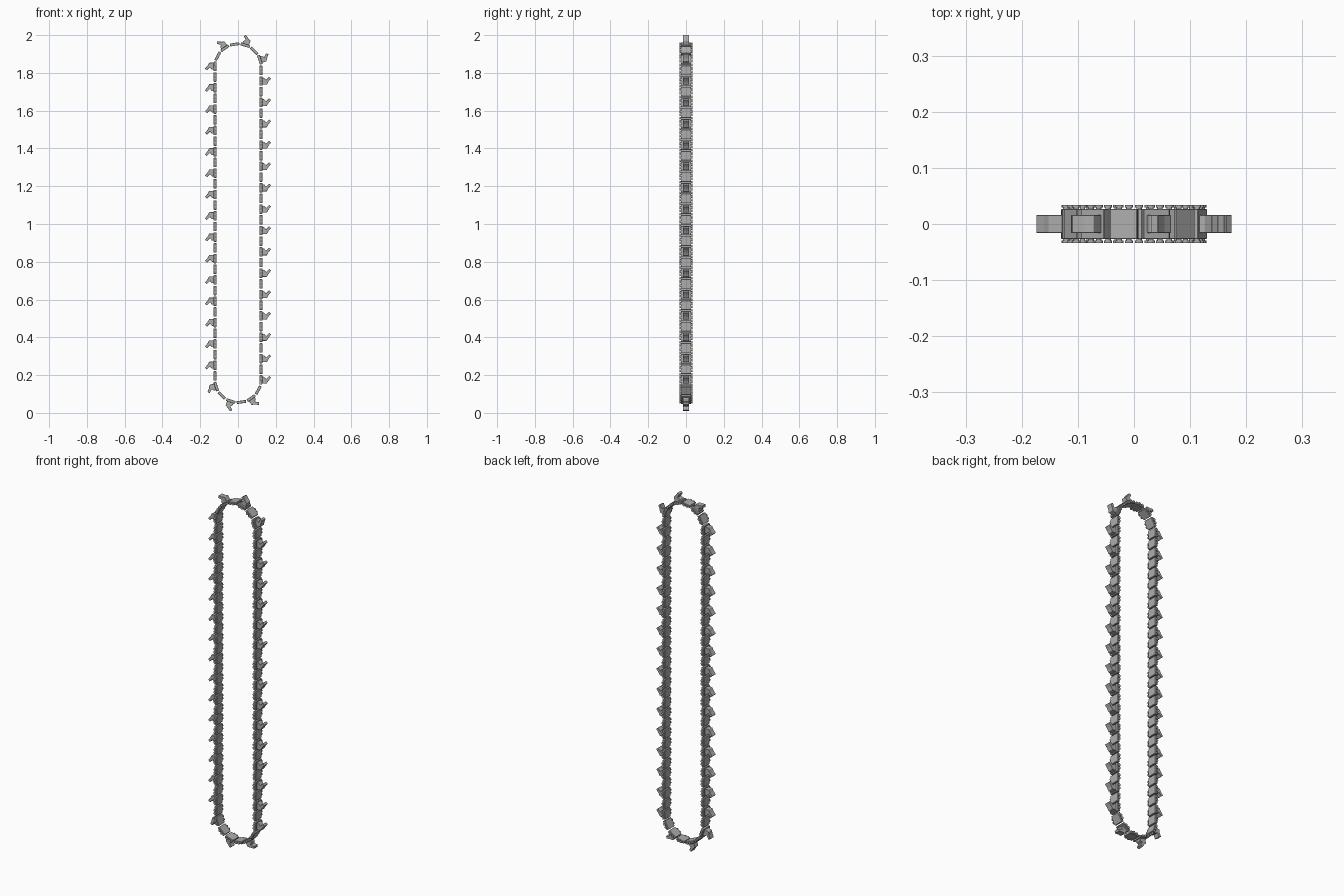
import bpy, bmesh, math
from mathutils import Matrix, Vector

if "Cube" in bpy.data.objects:
    bpy.data.objects.remove(bpy.data.objects["Cube"])

# Loop track: two straights joined by half circles
R, Z_LOW, Z_TOP = 0.1215, 0.178, 1.831
STRAIGHT = Z_TOP - Z_LOW
ARC = math.pi * R
LENGTH = 2 * (STRAIGHT + ARC)
LINKS = 72

steel = bpy.data.materials.new("steel_grey")
steel.diffuse_color = (0.42, 0.42, 0.42, 1)
steel.use_nodes = True
steel.node_tree.nodes["Principled BSDF"].inputs["Base Color"].default_value = steel.diffuse_color


def frame(s):
    """Placement at distance s, counterclockwise from the low right corner."""
    s %= LENGTH
    if s < STRAIGHT:
        p, a = Vector((R, 0, Z_LOW + s)), 0
    elif s < STRAIGHT + ARC:
        a = (s - STRAIGHT) / R
        p = Vector((R * math.cos(a), 0, Z_TOP + R * math.sin(a)))
    elif s < 2 * STRAIGHT + ARC:
        p, a = Vector((-R, 0, Z_TOP - (s - STRAIGHT - ARC))), math.pi
    else:
        a = math.pi + (s - 2 * STRAIGHT - ARC) / R
        p = Vector((R * math.cos(a), 0, Z_LOW + R * math.sin(a)))
    out = Vector((math.cos(a), 0, math.sin(a)))
    along = Vector((-math.sin(a), 0, math.cos(a)))
    rot = Matrix((along, out.cross(along), out)).transposed()
    return Matrix.Translation(p) @ rot.to_4x4()


def extrude_profile(bm, pts, y0, y1):
    """Prism from (along, outward) points between two y values."""
    face = bm.faces.new([bm.verts.new((u, y0, v)) for u, v in pts])
    ext = bmesh.ops.extrude_face_region(bm, geom=[face])
    verts = [g for g in ext["geom"] if isinstance(g, bmesh.types.BMVert)]
    bmesh.ops.translate(bm, verts=verts, vec=(0, y1 - y0, 0))


def finish(bm, name, bevel=0):
    bmesh.ops.recalc_face_normals(bm, faces=bm.faces[:])
    if bevel:
        bmesh.ops.bevel(bm, geom=bm.edges[:], offset=bevel, segments=1,
                        affect='EDGES', profile=0.5)
    mesh = bpy.data.meshes.new(name)
    bm.to_mesh(mesh)
    bm.free()
    mesh.materials.append(steel)
    return mesh


def place(mesh, name, matrix):
    ob = bpy.data.objects.new(name, mesh)
    ob.matrix_world = matrix
    bpy.context.collection.objects.link(ob)


# Flat link body
bm = bmesh.new()
h, w = 0.025, 0.0075
extrude_profile(bm, [(-h, -w), (h, -w), (h, w), (-h, w)], -0.027, 0.027)
link_mesh = finish(bm, "link", 0.0015)

# Hooked cutting tooth
bm = bmesh.new()
hook = [(-0.019, 0.005), (0.018, 0.005), (0.017, 0.017), (0.006, 0.027),
        (0.022, 0.043), (0.013, 0.053), (-0.004, 0.039), (-0.019, 0.031)]
extrude_profile(bm, hook, -0.016, 0.016)
tooth_mesh = finish(bm, "cutting_tooth", 0.001)

# Rivet heads on both sides of a link, on short stems
bm = bmesh.new()
for side in (-1, 1):
    for u in (-0.0085, 0.0085):
        for r, y0, y1 in ((0.0072, 0.029, 0.034), (0.005, 0.026, 0.030)):
            ring = [(u + r * math.cos(k * math.pi / 6), r * math.sin(k * math.pi / 6))
                    for k in range(12)]
            extrude_profile(bm, ring, side * y0, side * y1)
rivet_mesh = finish(bm, "rivets")

# Run the links around the track, with a tooth on every second one
start = 1.757 - Z_LOW
for i in range(LINKS):
    m = frame(start + i * LENGTH / LINKS)
    place(link_mesh, "link", m)
    place(rivet_mesh, "rivets", m)
    if i % 2 == 0:
        place(tooth_mesh, "cutting_tooth", m)
